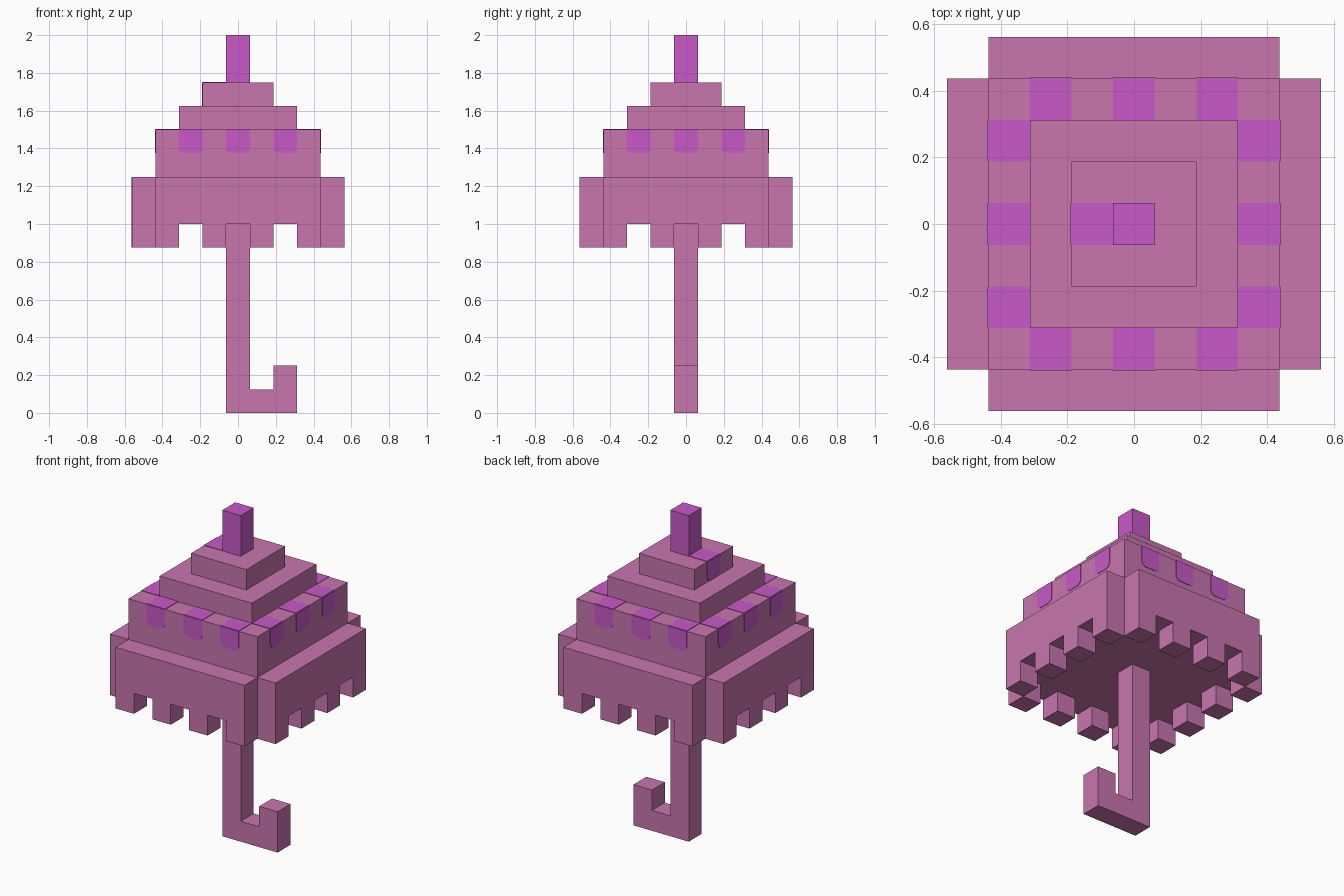
import bpy, bmesh, math
from mathutils import Matrix, Vector

cube = bpy.data.objects.get("Cube")
if cube:
    bpy.data.objects.remove(cube, do_unlink=True)

U = 0.125   # width of one block
H = U / 2


def make_material(name, rgb):
    m = bpy.data.materials.new(name)
    m.use_nodes = True
    m.diffuse_color = (*rgb, 1)
    m.node_tree.nodes["Principled BSDF"].inputs["Base Color"].default_value = (*rgb, 1)
    return m


pink = make_material("dusty pink", (0.578, 0.181, 0.423))
magenta = make_material("magenta", (0.578, 0.102, 0.578))


def finish(name, bm, mat, turn=0):
    bmesh.ops.rotate(bm, verts=bm.verts, matrix=Matrix.Rotation(turn * math.pi / 2, 3, "Z"))
    bmesh.ops.recalc_face_normals(bm, faces=bm.faces)
    mesh = bpy.data.meshes.new(name)
    bm.to_mesh(mesh)
    bm.free()
    mesh.materials.append(mat)
    ob = bpy.data.objects.new(name, mesh)
    bpy.context.collection.objects.link(ob)
    return ob


def box(name, x, y, z, mat, turn=0):
    """Box from (min, max) ranges, turned by quarter turns about z."""
    bm = bmesh.new()
    bmesh.ops.create_cube(bm, size=1)
    for v in bm.verts:
        v.co = [lo + (c + 0.5) * (hi - lo) for c, (lo, hi) in zip(v.co, (x, y, z))]
    return finish(name, bm, mat, turn)


def prism(name, profile, y0, y1, mat, turn=0):
    """Extrude an x-z profile from y0 to y1, then turn by quarter turns."""
    bm = bmesh.new()
    face = bm.faces.new([bm.verts.new((x, y0, z)) for x, z in profile])
    ext = bmesh.ops.extrude_face_region(bm, geom=[face])["geom"]
    moved = [g for g in ext if isinstance(g, bmesh.types.BMVert)]
    bmesh.ops.translate(bm, verts=moved, vec=Vector((0, y1 - y0, 0)))
    return finish(name, bm, mat, turn)


def tier(name, half, z0, z1, mat):
    return box(name, (-half, half), (-half, half), (z0, z1), mat)


def spot(name, x, half, top, turn):
    """Painted spot that folds over the top edge of a tier, rounded at the bottom."""
    t, r = 0.003, 0.03
    profile = [(x - H, top), (x + H, top)]
    for cx, start in ((x + H - r, 0), (x - H + r, -90)):
        for step in range(5):
            a = math.radians(start - step * 22.5)
            profile.append((cx + r * math.cos(a), top - U + r + r * math.sin(a)))
    prism(name + "_side", profile, -half, -half - t, magenta, turn)
    box(name + "_top", (x - H, x + H), (-half, -half + U), (top, top + t), magenta, turn)


# Stepped canopy and tip
big, mid, small = 3.5 * U, 2.5 * U, 1.5 * U
tier("canopy_lower_tier", big, 1.0, 1.5, pink)
tier("canopy_middle_tier", mid, 1.5, 1.625, pink)
tier("canopy_upper_tier", small, 1.625, 1.75, pink)
tier("tip", H, 1.75, 2.0, magenta)

# Skirt panel with alternating teeth and gaps along its lower edge
skirt = [(big, 1.25), (-big, 1.25)]
for i in range(7):
    z = 1.0 if i % 2 else 1.0 - U
    left = -big + i * U
    skirt += [(left, z), (left + U, z)]

for turn, side in enumerate(("front", "left", "back", "right")):
    prism("skirt_" + side, skirt, -big, -big - U, pink, turn)
    for i in (-1, 0, 1):
        spot(f"spot_{side}_{i + 2}", i * 2 * U, big, 1.5, turn)

# Single spot on the upper tier
spot("upper_spot", 0, small, 1.75, 3)

# Hooked handle
hook = [(-H, 0), (mid, 0), (mid, 2 * U), (small, 2 * U), (small, U), (H, U), (H, 1.0), (-H, 1.0)]
prism("handle", hook, -H, H, pink)
